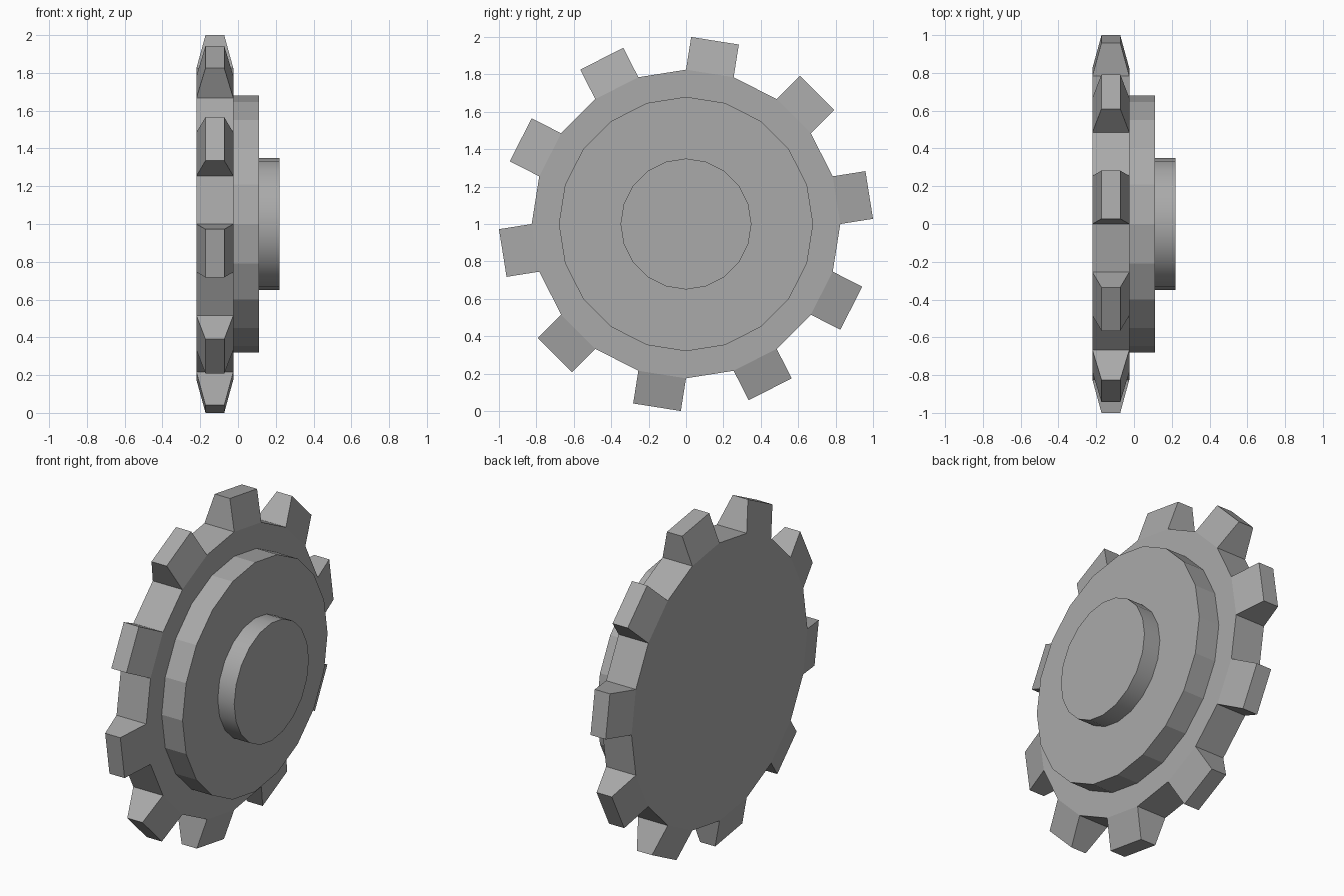
import bpy
import bmesh
import math
from mathutils import Matrix, Vector

cube = bpy.data.objects.get("Cube")
if cube:
    bpy.data.objects.remove(cube, do_unlink=True)

SIDES = 20
CENTRE_Z = 1.0

# Single metal colour
metal = bpy.data.materials.new("grey metal")
metal.use_nodes = True
grey = (0.4, 0.4, 0.4, 1.0)
metal.diffuse_color = grey
metal.node_tree.nodes["Principled BSDF"].inputs["Base Color"].default_value = grey


def disc_mesh(radius, x0, x1):
    """Closed many-sided disc whose axis runs along x."""
    bm = bmesh.new()
    matrix = Matrix.Translation(((x0 + x1) / 2, 0, 0)) @ Matrix.Rotation(math.pi / 2, 4, 'Y')
    bmesh.ops.create_cone(bm, cap_ends=True, segments=SIDES, radius1=radius,
                          radius2=radius, depth=x1 - x0, matrix=matrix)
    bm.normal_update()
    return bm


def finish(bm, name):
    bmesh.ops.recalc_face_normals(bm, faces=bm.faces[:])
    mesh = bpy.data.meshes.new(name)
    bm.to_mesh(mesh)
    bm.free()
    mesh.materials.append(metal)
    obj = bpy.data.objects.new(name, mesh)
    obj.location.z = CENTRE_Z
    bpy.context.collection.objects.link(obj)
    return obj


def is_tooth_base(face):
    n = face.normal
    if abs(n.x) > 0.5:
        return False
    step = 360 / SIDES
    angle = math.degrees(math.atan2(n.z, n.y))
    return round((angle - step / 2) / step) % 2 == 0


# Toothed wheel: every other rim face is drawn out and narrowed
bm = disc_mesh(0.825, -0.22, -0.025)
bases = [f for f in bm.faces if is_tooth_base(f)]
tips = bmesh.ops.extrude_discrete_faces(bm, faces=bases)["faces"]
bm.normal_update()
for tip in tips:
    outward = tip.normal.copy()
    middle = tip.calc_center_median()
    for v in tip.verts:
        v.co.x = middle.x + (v.co.x - middle.x) * 0.51
        v.co += outward * 0.177
finish(bm, "toothed_wheel")

# Stepped hub, faceted on the wide step
finish(disc_mesh(0.68, -0.035, 0.112), "wide_hub")

# Smooth round centre cap
cap = finish(disc_mesh(0.35, 0.10, 0.22), "centre_cap")
bpy.ops.object.select_all(action='DESELECT')
cap.select_set(True)
bpy.context.view_layer.objects.active = cap
bpy.ops.object.shade_smooth_by_angle(angle=math.radians(30))
